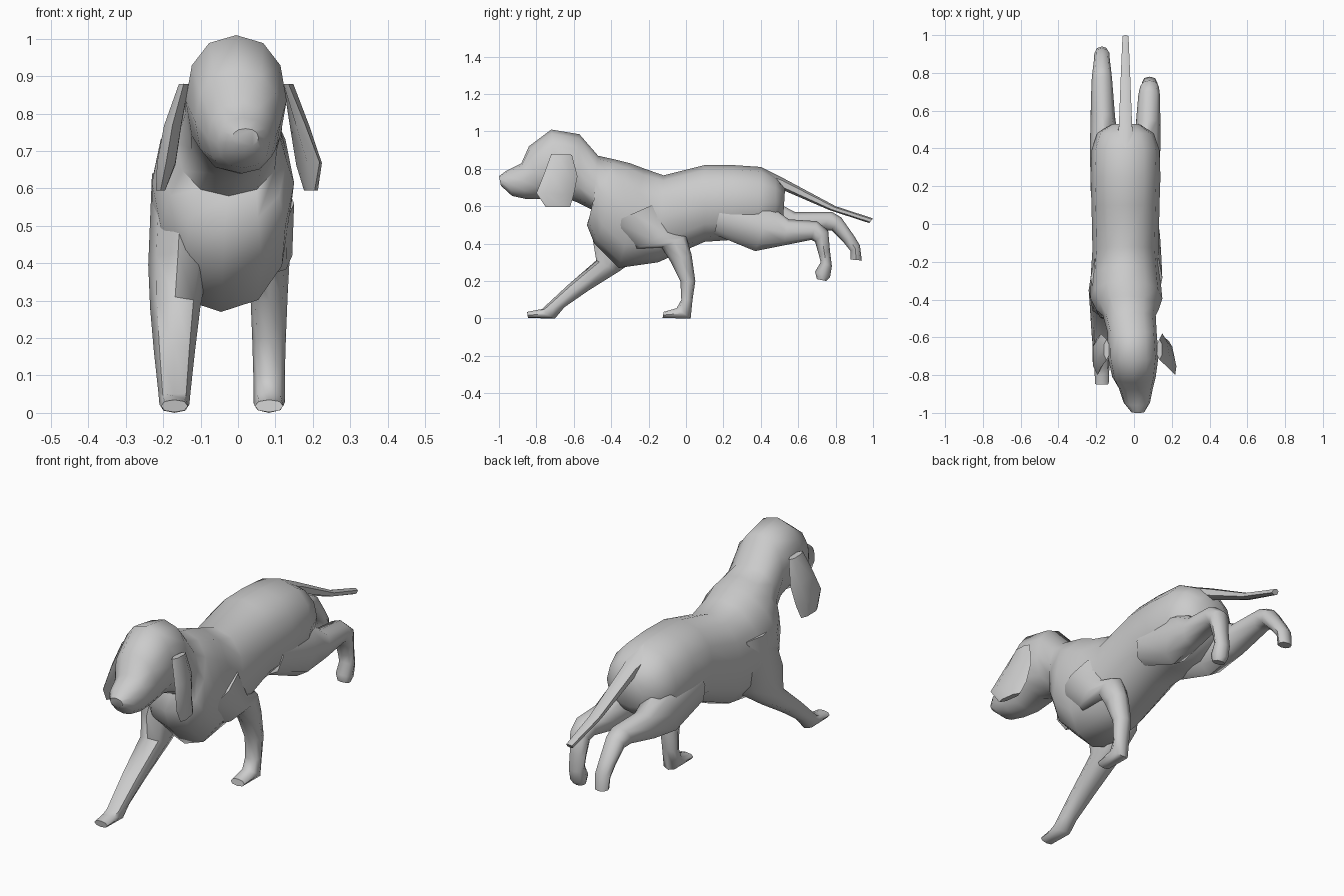
import bpy, bmesh, math
from mathutils import Vector


def loft(name, rows, n=8, power=0.9):
    """Skin elliptical rings. Row: edge A (y, z), edge B (y, z), centre x, half width, x skew."""
    bm = bmesh.new()
    rings = []
    for ay, az, by, bz, x, hw, *skew in rows:
        s = skew[0] if skew else 0
        a, b = Vector((x + s, ay, az)), Vector((x - s, by, bz))
        mid, half = (a + b) / 2, (a - b) / 2
        ring = []
        for i in range(n):
            t = 2 * math.pi * i / n
            c, d = (math.copysign(abs(v) ** power, v) for v in (math.cos(t), math.sin(t)))
            ring.append(bm.verts.new(mid + half * c + Vector((hw * d, 0, 0))))
        rings.append(ring)
    for p, q in zip(rings, rings[1:]):
        for i in range(n):
            j = (i + 1) % n
            bm.faces.new((p[i], p[j], q[j], q[i]))
    bm.faces.new(rings[0])
    bm.faces.new(rings[-1])
    bmesh.ops.recalc_face_normals(bm, faces=bm.faces)
    for f in bm.faces:
        f.smooth = True
    me = bpy.data.meshes.new(name)
    bm.to_mesh(me)
    bm.free()
    me.set_sharp_from_angle(angle=math.radians(50))
    ob = bpy.data.objects.new(name, me)
    bpy.context.collection.objects.link(ob)
    return ob


# Head, neck and torso: top edge, bottom edge
loft("head_and_body", [
    (-1.0, .76, -.99, .71, .02, .035),
    (-.96, .79, -.93, .655, .015, .07),
    (-.88, .83, -.86, .64, .01, .09),
    (-.84, .92, -.78, .64, 0, .115),
    (-.72, 1.01, -.68, .66, -.005, .135),
    (-.57, .985, -.58, .62, -.01, .13),
    (-.47, .87, -.50, .58, -.025, .14),
    (-.38, .85, -.53, .50, -.035, .165),
    (-.30, .83, -.49, .40, -.04, .19),
    (-.22, .80, -.36, .27, -.045, .185),
    (-.12, .765, -.15, .30, -.045, .175),
    (.10, .82, .10, .41, -.045, .18),
    (.25, .82, .25, .42, -.045, .185),
    (.40, .81, .38, .42, -.045, .18),
    (.48, .76, .48, .49, -.045, .15),
    (.53, .70, .52, .54, -.045, .08)], n=12)

# Front legs: front edge, back edge
loft("front_leg_reaching", [
    (-.42, .64, -.15, .64, -.15, .08),
    (-.50, .43, -.20, .36, -.16, .08),
    (-.48, .31, -.36, .25, -.168, .067),
    (-.63, .18, -.52, .15, -.17, .055),
    (-.77, .05, -.65, .06, -.17, .043),
    (-.80, .045, -.70, 0, -.17, .04),
    (-.85, .035, -.845, .002, -.17, .036)])
loft("front_leg_planted", [
    (-.42, .50, -.15, .62, .08, .07),
    (-.27, .37, -.08, .47, .083, .062),
    (-.13, .38, 0, .44, .083, .055),
    (-.08, .30, .03, .34, .083, .05),
    (-.03, .20, .05, .20, .083, .045),
    (-.025, .10, .035, .10, .083, .042),
    (-.05, .055, .025, 0, .083, .042),
    (-.12, .035, -.125, .002, .083, .038)])

# Hind legs: upper edge, lower edge
loft("hind_leg_right", [
    (.20, .65, .15, .45, .06, .07),
    (.45, .60, .37, .36, .065, .075),
    (.55, .53, .52, .39, .075, .065),
    (.70, .52, .67, .42, .08, .057),
    (.76, .47, .69, .41, .082, .05),
    (.77, .36, .71, .34, .083, .042),
    (.78, .28, .72, .30, .083, .04),
    (.77, .22, .69, .25, .083, .04),
    (.75, .20, .70, .21, .083, .032)])
loft("hind_leg_left", [
    (.20, .68, .15, .45, -.15, .08),
    (.45, .64, .37, .38, -.155, .078),
    (.58, .57, .55, .42, -.165, .065),
    (.78, .57, .73, .47, -.17, .055),
    (.83, .54, .78, .47, -.17, .05),
    (.90, .44, .84, .41, -.17, .042),
    (.93, .39, .88, .36, -.17, .04),
    (.94, .31, .88, .315, -.17, .034)])

# Tail: upper edge, lower edge
loft("tail", [
    (.40, .81, .44, .68, -.045, .06),
    (.52, .75, .51, .69, -.045, .04),
    (.80, .60, .77, .578, -.045, .028),
    (1.0, .535, .98, .51, -.045, .018)], n=6)

# Drooping ears: front edge, back edge
loft("ear_right", [
    (-.72, .88, -.61, .875, .135, .015),
    (-.76, .77, -.58, .76, .165, .02, .015),
    (-.80, .67, -.60, .66, .19, .022, .028),
    (-.75, .595, -.62, .595, .195, .015, .01)], n=6)
loft("ear_left", [
    (-.72, .88, -.61, .875, -.145, .015),
    (-.76, .77, -.58, .76, -.175, .026),
    (-.80, .67, -.60, .66, -.192, .028),
    (-.75, .595, -.62, .595, -.207, .014)], n=6)
